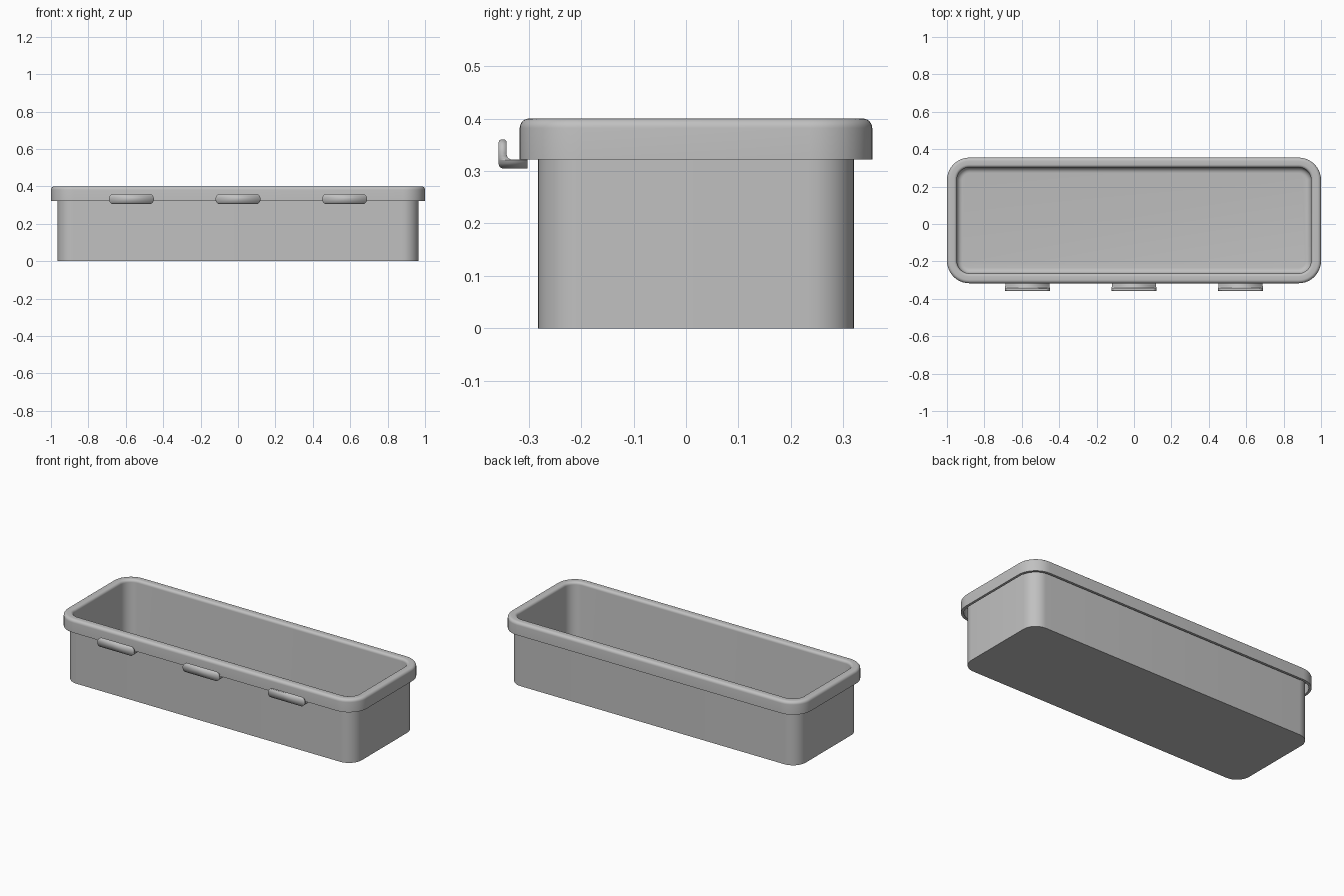
import bpy, bmesh, math

if "Cube" in bpy.data.objects:
    bpy.data.objects.remove(bpy.data.objects["Cube"])

grey = bpy.data.materials.new("plain grey")
grey.diffuse_color = (0.53, 0.53, 0.53, 1)
grey.use_nodes = True
grey.node_tree.nodes["Principled BSDF"].inputs["Base Color"].default_value = grey.diffuse_color

HX, HY, CY, R = 1.0, 0.336, 0.019, 0.12   # rim half sizes, centre in y, corner radius


def finish(name, bm, angle=35):
    bmesh.ops.recalc_face_normals(bm, faces=bm.faces)
    me = bpy.data.meshes.new(name)
    bm.to_mesh(me)
    bm.free()
    ob = bpy.data.objects.new(name, me)
    bpy.context.collection.objects.link(ob)
    me.materials.append(grey)
    bpy.ops.object.select_all(action='DESELECT')
    ob.select_set(True)
    bpy.context.view_layer.objects.active = ob
    bpy.ops.object.shade_smooth_by_angle(angle=math.radians(angle))
    return ob


def arc(cx, cy, r, a0, a1, n):
    return [(cx + r * math.cos(math.radians(a0 + (a1 - a0) * i / n)),
             cy + r * math.sin(math.radians(a0 + (a1 - a0) * i / n))) for i in range(n + 1)]


def rounded_rect(hx, hy, r, n=10):
    pts = []
    for k, (sx, sy) in enumerate([(1, 1), (-1, 1), (-1, -1), (1, -1)]):
        pts += arc(sx * (hx - r), sy * (hy - r), r, 90 * k, 90 * k + 90, n)
    return pts


def extrude(bm, pts, vec):
    f = bm.faces.new([bm.verts.new(p) for p in pts])
    new = bmesh.ops.extrude_face_region(bm, geom=[f])["geom"]
    bmesh.ops.translate(bm, vec=vec, verts=[g for g in new if isinstance(g, bmesh.types.BMVert)])


# Tray: wall section as (inset from rim edge, height), swept round the rounded rectangle
section = [(0.035, 0.0), (0.035, 0.384), (0.015, 0.384), (0.015, 0.322), (0.0, 0.322)]
section += arc(0.018, 0.382, 0.018, 180, 90, 6)       # rolled outer edge
section += arc(0.037, 0.384, 0.016, 90, 0, 6)         # rolled inner edge
section += arc(0.083, 0.046, 0.03, 180, 270, 6)       # floor fillet
bm = bmesh.new()
rings = []
for inset, z in section:
    r = max(R - inset, 0.03)
    rings.append([bm.verts.new((x, y + CY, z))
                  for x, y in rounded_rect(HX - inset, HY - inset, r)])
for a, b in zip(rings, rings[1:]):
    for i in range(len(a)):
        j = (i + 1) % len(a)
        bm.faces.new((a[i], a[j], b[j], b[i]))
bm.faces.new(rings[0])
bm.faces.new(rings[-1])
finish("tray", bm)

# Hooks: upturned section along x, trimmed to a rounded outline
hook = [(-0.302, 0.305), (-0.302, 0.322)]
hook += arc(-0.332, 0.332, 0.010, 270, 180, 4)
hook += arc(-0.347, 0.355, 0.005, 0, 90, 3)
hook += arc(-0.352, 0.355, 0.005, 90, 180, 3)
hook += arc(-0.349, 0.313, 0.008, 180, 270, 4)
for side, cx in (("left", -0.57), ("middle", 0.0), ("right", 0.57)):
    bm = bmesh.new()
    extrude(bm, [(cx - 0.13, y, z) for y, z in hook], (0.26, 0, 0))
    ob = finish(side + "_hook", bm)

    bm = bmesh.new()
    outline = rounded_rect(0.12, 0.0285, 0.027, 8)
    extrude(bm, [(cx + x, -0.4, 0.3325 + z) for x, z in outline], (0, 0.15, 0))
    cutter = finish(side + "_hook_cutter", bm)
    cutter.hide_render = True
    cutter.hide_set(True)

    mod = ob.modifiers.new("round ends", 'BOOLEAN')
    mod.operation = 'INTERSECT'
    mod.solver = 'EXACT'
    mod.object = cutter
    bpy.context.view_layer.objects.active = ob
    bpy.ops.object.modifier_move_to_index(modifier=mod.name, index=0)
